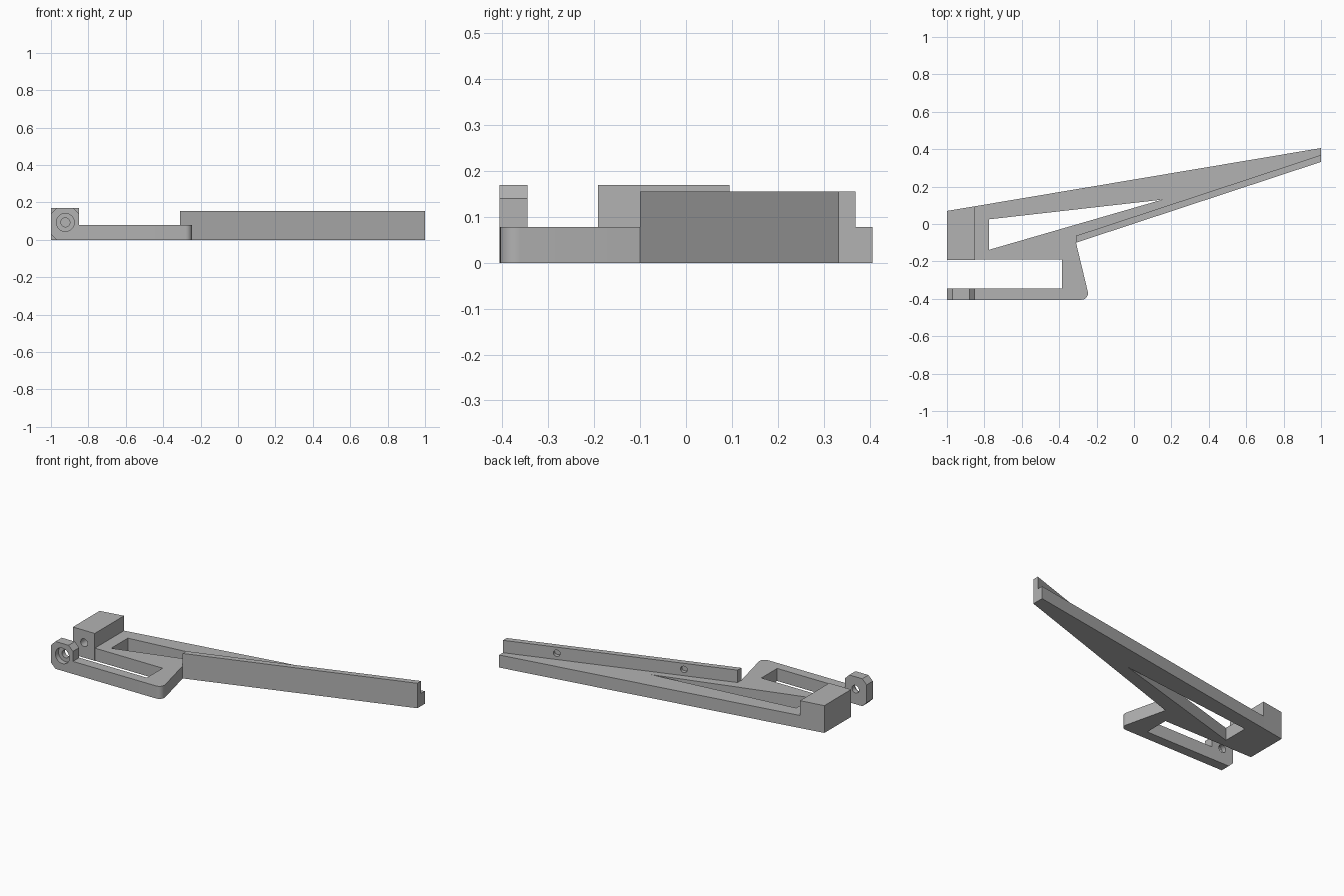
import bpy, bmesh
from math import cos, sin, radians
from mathutils import Vector

cube = bpy.data.objects.get("Cube")
if cube:
    bpy.data.objects.remove(cube, do_unlink=True)

grey = bpy.data.materials.new("plain grey")
grey.use_nodes = True
grey.diffuse_color = (0.45, 0.45, 0.45, 1)
grey.node_tree.nodes["Principled BSDF"].inputs["Base Color"].default_value = grey.diffuse_color

PLATE, RAIL, BLOCK = 0.078, 0.155, 0.17   # heights
END = -0.85                               # inner side of the block and lug
HOLE_X, HOLE_Z = -0.923, 0.093            # screw axis


def prism(name, points, low, high, upright=False):
    """Extrude a flat outline along z, or along y when upright."""
    place = (lambda a, b, c: (a, c, b)) if upright else (lambda a, b, c: (a, b, c))
    bm = bmesh.new()
    face = bm.faces.new([bm.verts.new(place(a, b, low)) for a, b in points])
    new = bmesh.ops.extrude_face_region(bm, geom=[face])["geom"]
    bmesh.ops.translate(bm, vec=place(0, 0, high - low),
                        verts=[v for v in new if isinstance(v, bmesh.types.BMVert)])
    bmesh.ops.recalc_face_normals(bm, faces=bm.faces)
    mesh = bpy.data.meshes.new(name)
    bm.to_mesh(mesh)
    bm.free()
    mesh.materials.append(grey)
    obj = bpy.data.objects.new(name, mesh)
    bpy.context.collection.objects.link(obj)
    return obj


def drill(start, end, radius):
    """Round cutter running from start to end."""
    start, end = Vector(start), Vector(end)
    axis = end - start
    bpy.ops.mesh.primitive_cylinder_add(
        vertices=32, radius=radius, depth=axis.length, location=(start + end) / 2,
        rotation=axis.to_track_quat("Z", "Y").to_euler())
    obj = bpy.context.object
    obj.data.materials.append(grey)
    return obj


def activate(obj):
    bpy.ops.object.select_all(action="DESELECT")
    obj.select_set(True)
    bpy.context.view_layer.objects.active = obj


def cut(obj, cutter):
    activate(obj)
    mod = obj.modifiers.new("cut", "BOOLEAN")
    mod.operation, mod.solver, mod.object = "DIFFERENCE", "EXACT", cutter
    bpy.ops.object.modifier_apply(modifier=mod.name)
    bpy.data.objects.remove(cutter, do_unlink=True)


# Base plate: long wedge arm plus hooked lower arm with a rounded corner
corner = [(-0.281 + 0.035 * cos(radians(a)), -0.37 + 0.035 * sin(radians(a)))
          for a in [13.5 - 103.5 * i / 8 for i in range(9)]]
plate = prism("base_plate", [(END, 0.095), (1, 0.406), (1, 0.332), (-0.31, -0.1)] + corner +
              [(END, -0.406), (END, -0.345), (-0.385, -0.345), (-0.385, -0.19), (END, -0.19)],
              0, PLATE)
cut(plate, prism("window_cutter", [(-0.775, 0.025), (0.15, 0.13), (-0.775, -0.138)], -0.1, 0.2))

# Raised rail along the front edge, with two blind holes in its back
rail_start, rail_end = Vector((-0.31, -0.1, 0)), Vector((1, 0.332, 0))
rail = prism("rail", [(-0.31, -0.1), (1, 0.332), (1, 0.369), (-0.31, -0.063)], PLATE, RAIL)
along = (rail_end - rail_start).normalized()
across = Vector((-along.y, along.x, 0))
for x in (0.0, 0.71):
    foot = rail_start + along * ((x - rail_start.x) / along.x) + Vector((0, 0, 0.117))
    cut(rail, drill(foot + across * 0.01, foot + across * 0.08, 0.02))

# End block with a blind screw hole in its front
block = prism("end_block", [(-1, -0.192), (END, -0.192), (END, 0.095), (-1, 0.07)], 0, BLOCK)
cut(block, drill((HOLE_X, -0.3, HOLE_Z), (HOLE_X, -0.04, HOLE_Z), 0.024))

# Chamfered lug with a counterbored through hole
c = 0.03
lug = prism("screw_lug", [(-1 + c, 0), (END, 0), (END, BLOCK - c), (END - c, BLOCK),
                          (-1 + c, BLOCK), (-1, BLOCK - c), (-1, c)], -0.406, -0.345, True)
cut(lug, drill((HOLE_X, -0.5, HOLE_Z), (HOLE_X, -0.375, HOLE_Z), 0.048))
cut(lug, drill((HOLE_X, -0.5, HOLE_Z), (HOLE_X, -0.3, HOLE_Z), 0.024))

for part in (plate, rail, block, lug):
    activate(part)
    bpy.ops.object.shade_smooth_by_angle(angle=radians(25))
